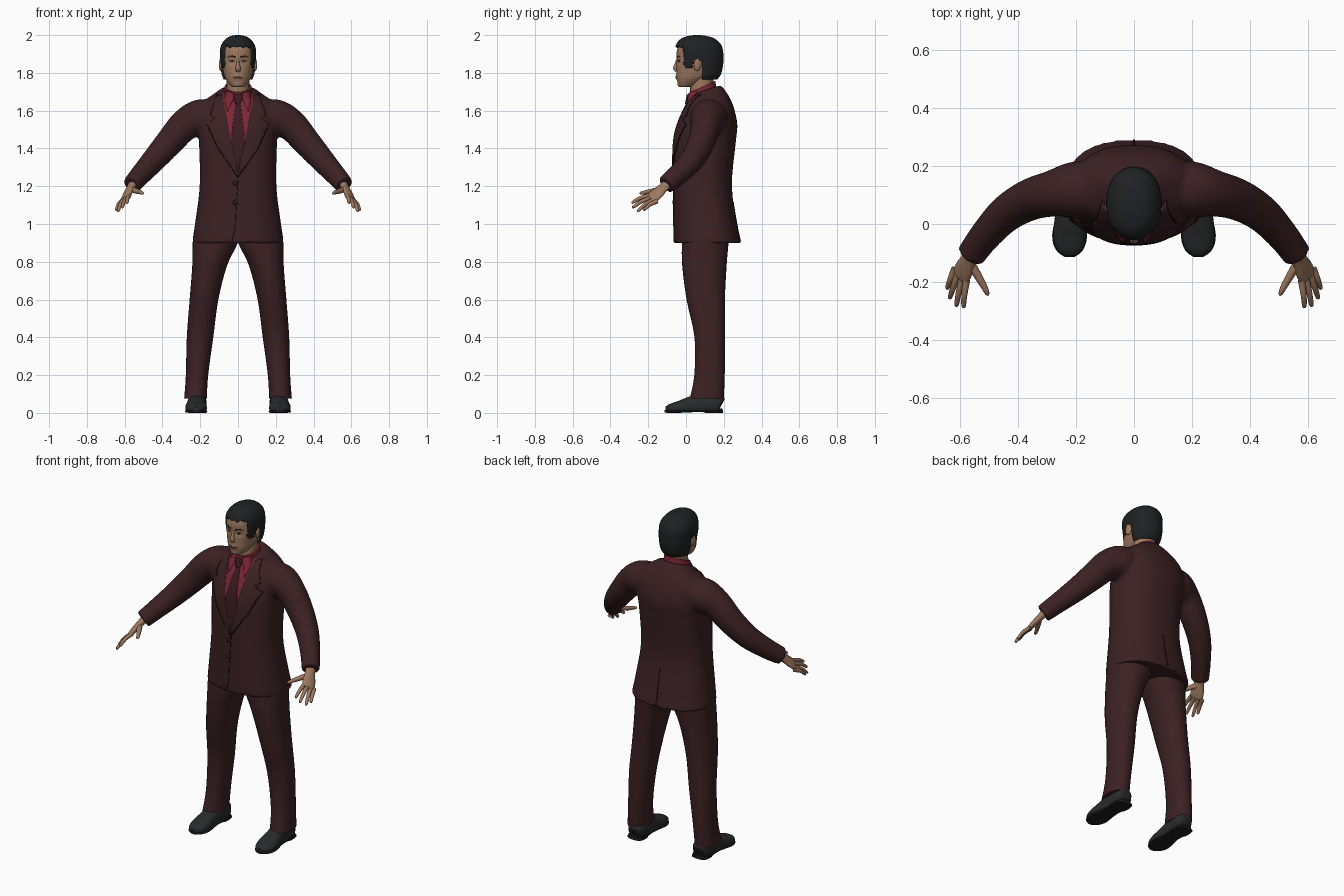
import bpy, bmesh
from math import sin, cos, pi, exp, copysign, radians
from mathutils import Vector, Matrix
from mathutils.bvhtree import BVHTree

if "Cube" in bpy.data.objects:
    bpy.data.objects.remove(bpy.data.objects["Cube"])


def material(name, r, g, b):
    m = bpy.data.materials.new(name)
    m.use_nodes = True
    m.diffuse_color = (r, g, b, 1)
    node = next(n for n in m.node_tree.nodes if n.type == 'BSDF_PRINCIPLED')
    node.inputs["Base Color"].default_value = (r, g, b, 1)
    node.inputs["Roughness"].default_value = 0.8
    return m


SUIT = material("maroon suit", .045, .015, .017)
SEAM = material("dark seam", .012, .005, .006)
SHIRT = material("crimson shirt", .2, .02, .036)
TIE = material("dark red tie", .045, .011, .016)
SKIN = material("tan skin", .34, .19, .115)
LIP = material("brown lip", .22, .1, .07)
WHITE = material("eye white", .4, .36, .32)
HAIR = material("black hair", .014, .015, .016)
SHOE = material("black leather", .022, .023, .024)
SOLE = material("sole black", .012, .012, .012)


def finish(name, bm, mat, angle=50):
    bmesh.ops.recalc_face_normals(bm, faces=bm.faces)
    me = bpy.data.meshes.new(name)
    bm.to_mesh(me)
    bm.free()
    me.materials.append(mat)
    me.shade_smooth()
    me.set_sharp_from_angle(angle=radians(angle))
    ob = bpy.data.objects.new(name, me)
    bpy.context.scene.collection.objects.link(ob)
    return ob


def resample(rings, sub):
    # Catmull-Rom interpolation between control rings
    out = []
    for i in range(len(rings) - 1):
        four = [rings[min(max(j, 0), len(rings) - 1)] for j in range(i - 1, i + 3)]
        for k in range(sub):
            t = k / sub
            out.append([.5 * (2*b + (c-a)*t + (2*a - 5*b + 4*c - d)*t*t + (3*b - a - 3*c + d)*t**3)
                        for a, b, c, d in zip(*four)])
    return out + [list(rings[-1])]


def tube(bm, rings, n=24, sub=4, side=None, e=1, mirror=False, floor=-9):
    # rings are (x, y, z, rx, ry, tilt); with a side vector they follow the path
    rings = resample([tuple(r) + (0,) * (6 - len(r)) for r in rings], sub)
    mids = [Vector(r[:3]) for r in rings]
    for s in ((1, -1) if mirror else (1,)):
        loops = []
        for i, r in enumerate(rings):
            u, v = Vector((1, 0, 0)), Vector((0, 1, r[5]))
            if side:
                t = (mids[min(i + 1, len(mids) - 1)] - mids[max(i - 1, 0)]).normalized()
                u = Vector(side)
                u = (u - t * u.dot(t)).normalized()
                v = t.cross(u)
            loop = []
            for k in range(n):
                ca, sa = cos(2*pi*k/n), sin(2*pi*k/n)
                p = mids[i] + u*r[3]*copysign(abs(ca)**e, ca) + v*r[4]*copysign(abs(sa)**e, sa)
                loop.append(bm.verts.new((p.x * s, p.y, max(p.z, floor))))
            loops.append(loop)
        for a, b in zip(loops, loops[1:]):
            for k in range(n):
                bm.faces.new((a[k], a[(k+1) % n], b[(k+1) % n], b[k]))
        bm.faces.new(loops[0])
        bm.faces.new(loops[-1])


def stack(rows):
    # rows are (z, centre x, half width, front y, back y, tilt)
    return [(r[1], (r[3]+r[4])/2, r[0], r[2], (r[4]-r[3])/2) + tuple(r[5:]) for r in rows]


def tree(ob):
    return BVHTree.FromObject(ob, bpy.context.evaluated_depsgraph_get())


def plate(name, targets, shape, lift, mat, mirror=False, back=False, cell=.02):
    # thin outline in x and z, laid over the target surfaces
    d = -1 if back else 1
    bm = bmesh.new()
    for s in ((1, -1) if mirror else (1,)):
        bm.faces.new([bm.verts.new((x * s, 0, z)) for x, z in shape])
    bmesh.ops.triangulate(bm, faces=bm.faces)
    for axis in (0, 2):
        lo, hi = min(v.co[axis] for v in bm.verts), max(v.co[axis] for v in bm.verts)
        normal = Vector((axis == 0, 0, axis == 2))
        for k in range(1, int((hi - lo) / cell) + 1):
            bmesh.ops.bisect_plane(bm, geom=bm.verts[:] + bm.edges[:] + bm.faces[:],
                                   plane_co=normal * (lo + k * cell), plane_no=normal)
    for v in bm.verts:
        hits = [t.ray_cast(Vector((v.co.x, -2*d, v.co.z)), Vector((0, d, 0)))[0] for t in targets]
        ys = [h.y * d for h in hits if h]
        if not ys:
            ys = [targets[0].find_nearest(Vector((v.co.x, 0, v.co.z)))[0].y * d]
        v.co.y = (min(ys) - lift) * d
    ob = finish(name, bm, mat)
    for p in ob.data.polygons:
        if p.normal.y * d > 0:
            p.flip()
    mod = ob.modifiers.new("thickness", 'SOLIDIFY')
    mod.thickness, mod.offset = min(lift + .002, .0095), -1
    return ob


def oval(cx, cz, rx, rz, n=16):
    return [(cx + rx*cos(2*pi*k/n), cz + rz*sin(2*pi*k/n)) for k in range(n)]


# Jacket: body and sleeves fused into one smooth shell
bm = bmesh.new()
tube(bm, stack([(.9, 0, .243, -.065, .292, 0), (1, 0, .228, -.066, .27, 0), (1.2, 0, .203, -.067, .243, 0),
                (1.42, 0, .206, -.064, .262, 0), (1.52, 0, .212, -.045, .272, 0), (1.6, 0, .21, -.012, .258, 0),
                (1.65, 0, .18, .01, .238, .05), (1.685, 0, .13, .025, .21, .2),
                (1.712, 0, .087, .035, .185, .3)]), n=48, e=.85)
tube(bm, [(.1, .12, 1.56, .09, .09), (.2, .118, 1.56, .1, .098), (.28, .105, 1.525, .085, .08),
          (.36, .083, 1.437, .075, .072), (.44, .036, 1.345, .066, .064), (.51, -.037, 1.267, .057, .055),
          (.562, -.107, 1.208, .05, .05)], side=(0, 0, 1), mirror=True)
jacket = finish("jacket", bm, SUIT)
mod = jacket.modifiers.new("fuse", 'REMESH')
mod.mode, mod.voxel_size, mod.use_smooth_shade = 'VOXEL', .009, True
mod = jacket.modifiers.new("soften", 'SMOOTH')
mod.factor, mod.iterations = .5, 5

# Trousers
bm = bmesh.new()
tube(bm, stack([(.075, .225, .06, .02, .2), (.2, .217, .059, .044, .205), (.4, .201, .07, .045, .207),
                (.6, .18, .076, .003, .206), (.78, .15, .092, -.02, .215), (.9, .121, .119, -.022, .225),
                (.98, .115, .115, -.02, .23)]), n=32, e=.92, mirror=True)
finish("trousers", bm, SUIT)

# Shoes, soles and heels
bm = bmesh.new()
tube(bm, [(.216, .19, .045, .03, .03), (.216, .17, .05, .048, .05), (.217, .09, .045, .05, .06),
          (.22, .02, .035, .053, .05), (.222, -.04, .026, .057, .036), (.222, -.085, .022, .046, .025),
          (.222, -.108, .02, .02, .012)], side=(1, 0, 0), e=.85, mirror=True, floor=.012)
finish("shoes", bm, SHOE)
bm = bmesh.new()
tube(bm, [(.216, .195, .008, .03, .008), (.216, .175, .008, .05, .008), (.218, .06, .01, .046, .006),
          (.222, -.04, .008, .06, .008), (.222, -.09, .008, .046, .008), (.222, -.113, .009, .018, .007)],
     side=(1, 0, 0), e=.7, mirror=True)
tube(bm, stack([(0, .216, .048, .1, .196), (.022, .216, .05, .095, .194)]), sub=1, e=.7, mirror=True)
finish("soles", bm, SOLE)

# Shirt collar band
bm = bmesh.new()
tube(bm, stack([(1.64, 0, .085, 0, .17, .4), (1.69, 0, .076, .01, .16, .42), (1.727, 0, .071, .016, .156, .45)]), n=32)
collar = finish("shirt_collar", bm, SHIRT)

# Shirt front, tie, lapels, seams and buttons
body, neckband = tree(jacket), tree(collar)
plate("shirt_front", [body], [(0, 1.28), (.062, 1.5), (.09, 1.685), (0, 1.69), (-.09, 1.685), (-.062, 1.5)], .003, SHIRT)
plate("collar_points", [body, neckband], [(.012, 1.688), (.068, 1.705), (.07, 1.65), (.056, 1.595)], .006, SHIRT, mirror=True)
plate("tie", [body, neckband], [(0, 1.27), (.028, 1.36), (.036, 1.45), (.013, 1.64), (-.013, 1.64),
                                (-.036, 1.45), (-.028, 1.36)], .007, TIE)
plate("tie_knot", [body, neckband], [(.014, 1.635), (.026, 1.685), (-.026, 1.685), (-.014, 1.635)], .011, TIE)
LAPEL = [(0, 1.25), (.012, 1.33), (.052, 1.5), (.083, 1.68), (.11, 1.688), (.148, 1.575),
         (.122, 1.56), (.165, 1.53), (.105, 1.4)]
plate("lapels", [body], LAPEL, .0075, SUIT, mirror=True)
for a, b in zip(LAPEL[4:], LAPEL[5:] + LAPEL[:1]):
    plate("lapel_edge", [body], [a, (a[0] + .003, a[1] - .003), (b[0] + .003, b[1] - .003), b], .004, SEAM, mirror=True)
plate("front_opening", [body], [(0, 1.25), (-.012, 1.1), (-.018, .98), (-.034, .908), (-.03, .908),
                                (-.014, .98), (-.008, 1.1), (.004, 1.25)], .002, SEAM)
plate("back_vent", [body], [(-.003, .908), (.003, .908), (.002, 1.12), (-.002, 1.12)], .002, SEAM, back=True)
for z in (1.215, 1.115):
    plate("button_rim", [body], oval(-.014, z, .013, .013), .003, SEAM)
    plate("button", [body], oval(-.014, z, .01, .01), .006, SUIT)

# Neck
bm = bmesh.new()
tube(bm, stack([(1.66, 0, .062, .025, .145), (1.73, 0, .06, .022, .145), (1.82, 0, .062, .03, .15)]))
finish("neck", bm, SKIN)

# Head with eye sockets, muzzle and chin shaped in
bm = bmesh.new()
tube(bm, stack([(1.724, 0, .022, -.03, .02), (1.732, 0, .04, -.04, .05), (1.768, 0, .066, -.047, .11),
                (1.8, 0, .077, -.049, .15), (1.84, 0, .084, -.05, .165), (1.88, 0, .087, -.05, .175),
                (1.92, 0, .086, -.048, .175), (1.95, 0, .078, -.036, .165), (1.973, 0, .058, -.008, .14),
                (1.985, 0, .025, .03, .1)]), n=56, sub=6, e=.92)
for v in bm.verts:
    if v.co.y < .03:
        x, z = v.co.x, v.co.z
        v.co.y += .008 * exp(-((abs(x) - .034)**2 + (z - 1.865)**2) / .0003)
        v.co.y -= .006 * exp(-x*x / .0006 - (z - 1.778)**2 / .0003)
        v.co.y -= .004 * exp(-x*x / .0004 - (z - 1.738)**2 / .0001)
head = finish("head", bm, SKIN, 80)
bm = bmesh.new()
tube(bm, [(0, -.043, 1.878, .006, .006), (0, -.052, 1.848, .008, .008), (0, -.057, 1.825, .014, .011),
          (0, -.05, 1.808, .013, .006)], n=16, side=(1, 0, 0))
finish("nose", bm, SKIN, 80)
bm = bmesh.new()
for s in (1, -1):
    bmesh.ops.create_uvsphere(bm, u_segments=16, v_segments=10, radius=1, matrix=(
        Matrix.Translation((.09 * s, .062, 1.845)) @ Matrix.Rotation(.3 * s, 4, 'Z')
        @ Matrix.Rotation(-.15, 4, 'X') @ Matrix.Diagonal((.01, .021, .035, 1))))
finish("ears", bm, SKIN)

# Painted face details
face = [tree(head)]
plate("eyes", face, oval(.034, 1.862, .014, .0048), .0015, WHITE, mirror=True, cell=.008)
plate("irises", face, oval(.034, 1.862, .0055, .0048), .0025, HAIR, mirror=True, cell=.008)
plate("eyelids", face, [(.019, 1.864), (.034, 1.869), (.05, 1.864), (.034, 1.866)], .003, HAIR, mirror=True, cell=.008)
plate("eyebrows", face, [(.015, 1.881), (.04, 1.887), (.058, 1.88), (.042, 1.893), (.015, 1.888)],
      .002, HAIR, mirror=True, cell=.01)
plate("lips", face, oval(0, 1.777, .025, .0075), .002, LIP, cell=.008)
plate("mouth_line", face, oval(0, 1.778, .024, .0012), .003, SEAM, cell=.008)

# Hair: cap shell trimmed along the hairline, round the ears and at the nape
bm = bmesh.new()
tube(bm, stack([(1.755, 0, .07, 0, .155), (1.79, 0, .086, -.03, .184), (1.84, 0, .093, -.045, .196),
                (1.89, 0, .096, -.056, .198), (1.93, 0, .094, -.057, .193), (1.96, 0, .082, -.047, .178),
                (1.985, 0, .058, -.02, .145), (1.997, 0, .03, .02, .1), (2, 0, .005, .05, .07)]), n=72, sub=8, e=.94)


def hairline(p):
    if p.y < -.012:
        return 1.94 + .005 * sin(p.x * 170)
    if p.y < .036:
        return 1.828
    return 1.868 if p.y < .085 else 1.765


bmesh.ops.recalc_face_normals(bm, faces=bm.faces)
bmesh.ops.delete(bm, geom=[f for f in bm.faces if f.calc_center_median().z < hairline(f.calc_center_median())],
                 context='FACES')
hair = finish("hair", bm, HAIR)
mod = hair.modifiers.new("thickness", 'SOLIDIFY')
mod.thickness, mod.offset = .01, -1

# Hands: palm, four fingers and a thumb on each side
bm = bmesh.new()
across = Vector((.04, .04, -.03))
tube(bm, [(.555, -.095, 1.215, .028, .022), (.57, -.125, 1.188, .03, .019), (.585, -.155, 1.16, .038, .017),
          (.597, -.18, 1.137, .037, .013), (.6, -.188, 1.13, .028, .006)], n=20, side=across, mirror=True)
index_knuckle = Vector((.577, -.193, 1.15))
tips = [(.588, -.289, 1.112), (.613, -.285, 1.087), (.636, -.258, 1.067), (.645, -.225, 1.073)]
for k, tip in enumerate(tips):
    base, tip = index_knuckle + across * (k / 3), Vector(tip)
    middle = base.lerp(tip, .5) + Vector((.002, -.003, .006))
    tube(bm, [(*base, .0125, .0125), (*middle, .0105, .0105), (*base.lerp(tip, .92), .008, .008),
              (*tip, .003, .003)], n=12, side=across, mirror=True)
tube(bm, [(.567, -.13, 1.185, .016, .016), (.54, -.175, 1.175, .014, .014), (.517, -.215, 1.168, .011, .011),
          (.506, -.238, 1.163, .008, .008), (.502, -.246, 1.161, .003, .003)], n=12, side=(0, 0, 1), mirror=True)
finish("hands", bm, SKIN, 80)
